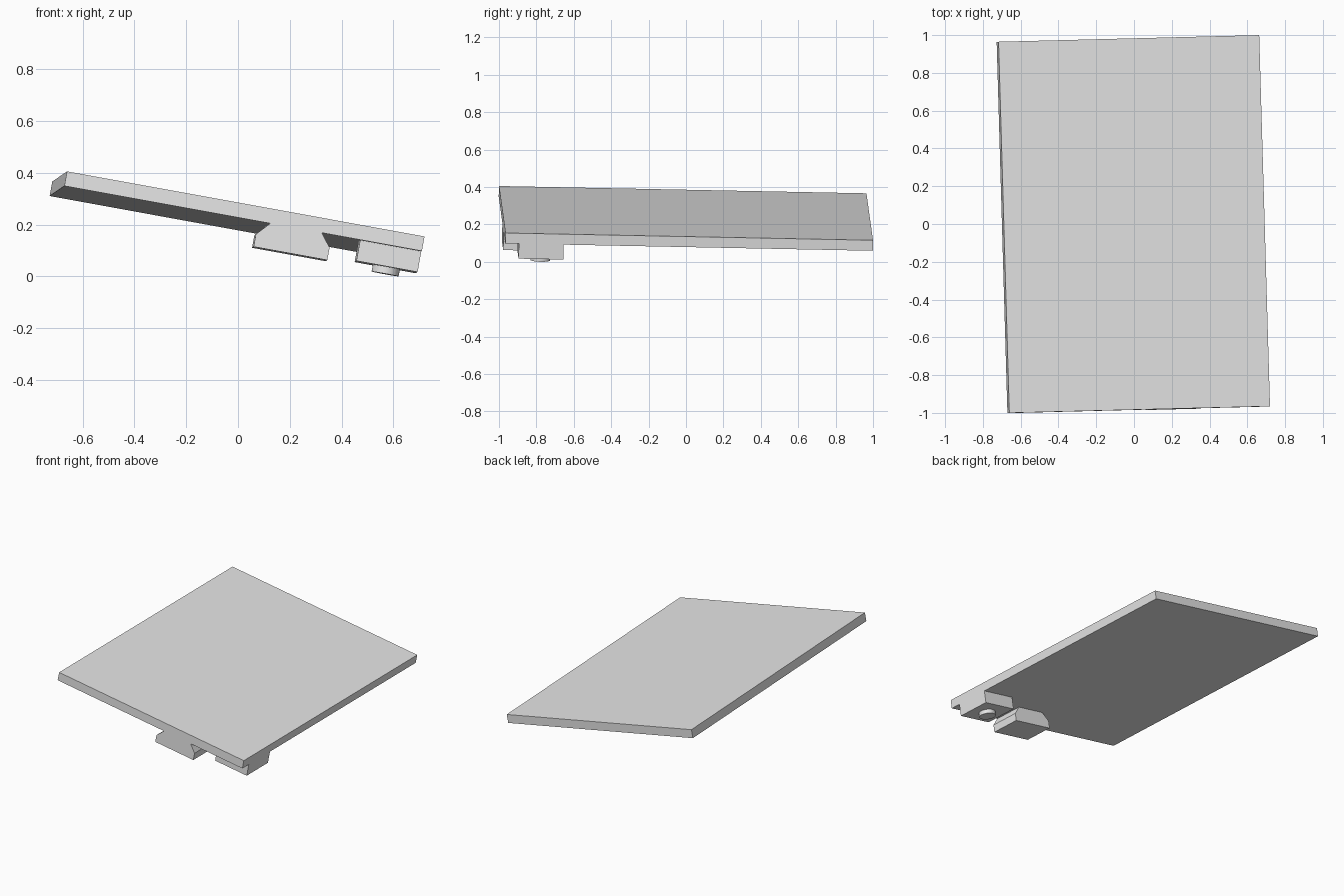
import bpy
import bmesh
from mathutils import Matrix, Vector

cube = bpy.data.objects.get("Cube")
if cube:
    bpy.data.objects.remove(cube, do_unlink=True)

grey = bpy.data.materials.new("plain grey")
grey.use_nodes = True
grey.diffuse_color = (0.8, 0.8, 0.8, 1)
grey.node_tree.nodes["Principled BSDF"].inputs["Base Color"].default_value = (0.8, 0.8, 0.8, 1)

# Tilted frame: u along the width, v along the depth, n out of the top face
u = Vector((0.984, 0.025, -0.179)).normalized()
n = u.cross(Vector((-0.028, 0.999, -0.020))).normalized()
v = n.cross(u)
corner = Vector((-0.66, -1.0, 0.405))
tilt = Matrix.Translation(corner) @ Matrix((u, v, n)).transposed().to_4x4()

WIDTH, DEPTH, THICK = 1.403, 1.966, 0.057


def finish(name, bm):
    bmesh.ops.recalc_face_normals(bm, faces=bm.faces)
    mesh = bpy.data.meshes.new(name)
    bm.to_mesh(mesh)
    bm.free()
    mesh.materials.append(grey)
    obj = bpy.data.objects.new(name, mesh)
    obj.matrix_world = tilt
    bpy.context.collection.objects.link(obj)
    return obj


def prism(name, profile, front, back):
    """Extrude a profile of (u, n) points from front to back along v."""
    bm = bmesh.new()
    face = bm.faces.new([bm.verts.new((a, front, b)) for a, b in profile])
    moved = bmesh.ops.extrude_face_region(bm, geom=[face])["geom"]
    verts = [g for g in moved if isinstance(g, bmesh.types.BMVert)]
    bmesh.ops.translate(bm, verts=verts, vec=(0, back - front, 0))
    return finish(name, bm)


def box(name, left, right, low, high, front, back):
    return prism(name, [(left, low), (right, low), (right, high), (left, high)], front, back)


# Main slab
box("board", 0, WIDTH, -THICK, 0, 0, DEPTH)

# Chamfered block flush with the front edge
prism("chamfered_block",
      [(0.808, -THICK), (0.761, -0.108), (0.761, -0.157),
       (1.050, -0.157), (1.050, -0.108), (1.010, -THICK)], 0, 0.21)

# Square block flush with the side edge
box("square_block", 1.163, WIDTH, -0.138, -THICK, 0.073, 0.313)

# Round button under the square block
bm = bmesh.new()
bmesh.ops.create_cone(bm, cap_ends=True, segments=32, radius1=0.053, radius2=0.053,
                      depth=0.03, matrix=Matrix.Translation((1.284, 0.193, -0.15)))
button = finish("round_button", bm)
bpy.context.view_layer.objects.active = button
button.select_set(True)
bpy.ops.object.shade_smooth_by_angle()
